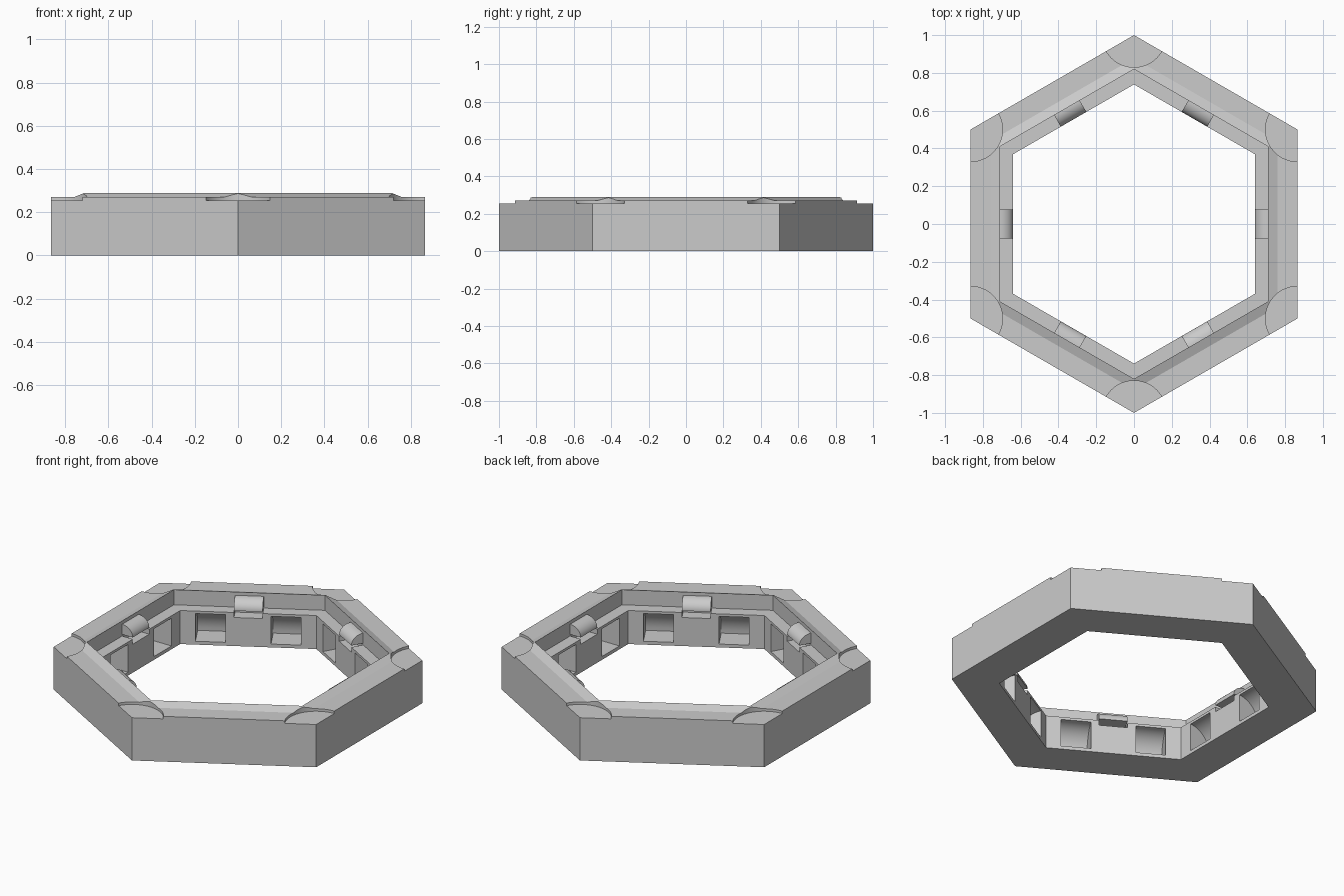
import bpy, bmesh, math
from mathutils import Matrix, Vector

if "Cube" in bpy.data.objects:
    bpy.data.objects.remove(bpy.data.objects["Cube"])

grey = bpy.data.materials.new("plain_grey")
grey.use_nodes = True
grey.diffuse_color = (0.6, 0.6, 0.6, 1)
grey.node_tree.nodes["Principled BSDF"].inputs["Base Color"].default_value = (0.6, 0.6, 0.6, 1)

INNER, SEAT, LEDGE = 0.64, 0.71, 0.2
SIDES = [math.radians(60 * i) for i in range(6)]


def finish(bm, name):
    bmesh.ops.recalc_face_normals(bm, faces=bm.faces)
    mesh = bpy.data.meshes.new(name)
    bm.to_mesh(mesh)
    bm.free()
    mesh.materials.append(grey)
    obj = bpy.data.objects.new(name, mesh)
    bpy.context.collection.objects.link(obj)
    return obj


def quarter(r, z, dr, dz, steps=12):
    """Quarter ellipse of (distance, height) points, plus its centre."""
    arc = [math.pi / 2 * i / steps for i in range(steps + 1)]
    return [(r, z)] + [(r + dr * math.cos(a), z + dz * math.sin(a)) for a in arc]


def add_bar(bm, profile, y0, y1, angle):
    """Extrude a (distance, height) profile along one side of the hexagon."""
    turn = Matrix.Rotation(angle, 3, "Z")
    a, b = ([bm.verts.new(turn @ Vector((r, y, z))) for r, z in profile] for y in (y0, y1))
    bm.faces.new(a)
    bm.faces.new(b[::-1])
    for i in range(len(a)):
        bm.faces.new((a[i], b[i], b[i - 1], a[i - 1]))


# Hexagonal frame: cross-section swept around six mitred corners
section = [(INNER, 0), (0.866, 0), (0.866, 0.27), (0.76, 0.27),
           (SEAT, 0.29), (SEAT, LEDGE), (INNER, LEDGE)]
bm = bmesh.new()
rings = []
for side in SIDES:
    c = side + math.radians(30)
    k = 1 / math.cos(math.radians(30))
    rings.append([bm.verts.new((r * k * math.cos(c), r * k * math.sin(c), z)) for r, z in section])
for i, ring in enumerate(rings):
    last = rings[i - 1]
    for j in range(len(section)):
        bm.faces.new((ring[j], last[j], last[j - 1], ring[j - 1]))
frame = finish(bm, "hexagonal_frame")

# Cutters: rounded wall pockets, clip slots and round corner seats
bm = bmesh.new()
pocket = quarter(INNER, 0.02, 0.14, 0.165)
pocket = [(INNER - 0.02, 0.02)] + pocket[1:] + [(INNER - 0.02, 0.185)]
slot = [(INNER - 0.02, 0.17), (SEAT, 0.17), (SEAT, 0.21), (INNER - 0.02, 0.21)]
for side in SIDES:
    for middle in (-0.205, 0.205):
        add_bar(bm, pocket, middle - 0.082, middle + 0.082, side)
    add_bar(bm, slot, -0.078, 0.078, side)
    c = side + math.radians(30)
    place = Matrix.Translation((math.cos(c), math.sin(c), 0.355))
    bmesh.ops.create_cone(bm, cap_ends=True, segments=64, radius1=0.17, radius2=0.17,
                          depth=0.2, matrix=place)
cutter = finish(bm, "cutter")
cutter.hide_render = True

cut = frame.modifiers.new("cut", "BOOLEAN")
cut.operation = "DIFFERENCE"
cut.solver = "EXACT"
cut.object = cutter
bpy.context.view_layer.objects.active = frame
bpy.ops.object.modifier_apply(modifier="cut")
bpy.data.objects.remove(cutter)

# Rounded retaining clips above the slots
bm = bmesh.new()
clip = quarter(SEAT, 0.21, INNER - SEAT, 0.06)
clip = clip[1:] + [(SEAT + 0.01, 0.27), (SEAT + 0.01, 0.21)]
for side in SIDES:
    add_bar(bm, clip, -0.078, 0.078, side)
clips = finish(bm, "retaining_clips")

# Smooth the curved surfaces, keep the edges crisp
for obj in (frame, clips):
    bpy.ops.object.select_all(action="DESELECT")
    obj.select_set(True)
    bpy.context.view_layer.objects.active = obj
    bpy.ops.object.shade_smooth_by_angle(angle=math.radians(15))
